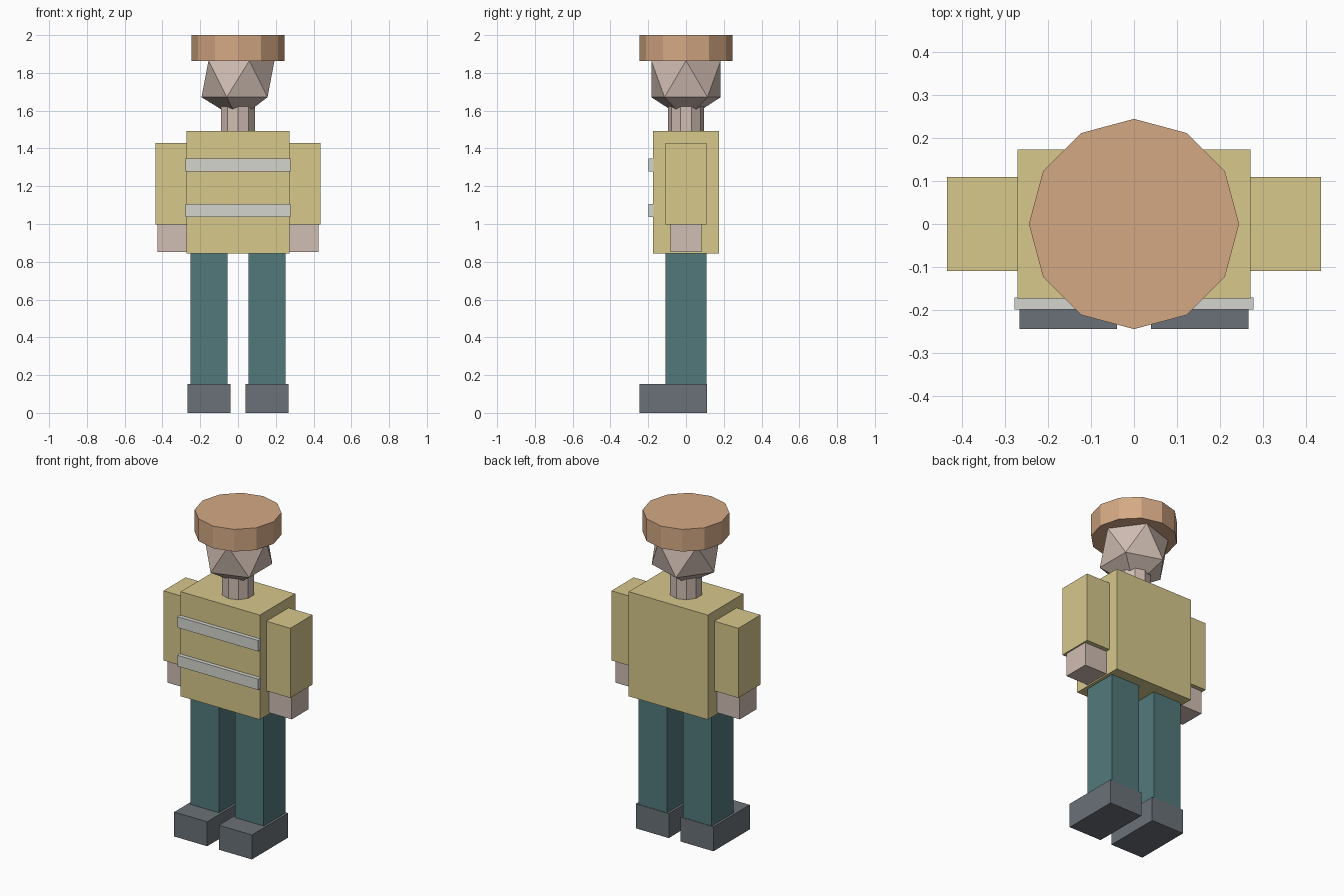
import bpy

if "Cube" in bpy.data.objects:
    bpy.data.objects.remove(bpy.data.objects["Cube"])


def material(name, hex_code):
    # sRGB hex to linear viewport colour
    rgb = [int(hex_code[i:i + 2], 16) / 255 for i in (0, 2, 4)]
    mat = bpy.data.materials.new(name)
    mat.diffuse_color = [((c + 0.055) / 1.055) ** 2.4 for c in rgb] + [1]
    mat.use_nodes = True
    mat.node_tree.nodes["Principled BSDF"].inputs["Base Color"].default_value = mat.diffuse_color
    return mat


YELLOW = material("jacket_yellow", "D7C88C")
SILVER = material("reflective_grey", "D5D5CF")
SKIN = material("skin", "D0BDB3")
TEAL = material("trouser_teal", "52797B")
DARK = material("boot_grey", "6A7177")
TAN = material("hat_tan", "D5A985")


def finish(name, mat):
    obj = bpy.context.object
    obj.name = name
    obj.data.materials.append(mat)
    return obj


def box(name, x, y, z, mat):
    # axis-aligned box from (min, max) ranges
    bpy.ops.mesh.primitive_cube_add(size=1, location=[sum(r) / 2 for r in (x, y, z)])
    bpy.context.object.scale = [r[1] - r[0] for r in (x, y, z)]
    bpy.ops.object.transform_apply(location=False, rotation=False, scale=True)
    return finish(name, mat)


def cylinder(name, sides, radius, z, mat):
    bpy.ops.mesh.primitive_cylinder_add(vertices=sides, radius=radius, depth=z[1] - z[0],
                                        location=(0, 0, sum(z) / 2))
    return finish(name, mat)


def pair(name, x, y, z, mat):
    # same box on both sides of the body
    box("right_" + name, x, y, z, mat)
    box("left_" + name, (-x[1], -x[0]), y, z, mat)


# Boots, legs, arms and hands
pair("boot", (0.04, 0.267), (-0.245, 0.112), (0, 0.152), DARK)
pair("leg", (0.055, 0.252), (-0.109, 0.109), (0.152, 0.845), TEAL)
pair("sleeve", (0.245, 0.436), (-0.109, 0.109), (0.997, 1.43), YELLOW)
pair("hand", (0.255, 0.427), (-0.082, 0.082), (0.851, 0.997), SKIN)

# Jacket with two reflective bands on the chest
box("torso", (-0.272, 0.272), (-0.174, 0.174), (0.843, 1.493), YELLOW)
for label, z in (("lower", (1.038, 1.106)), ("upper", (1.278, 1.346))):
    box(label + "_chest_band", (-0.278, 0.278), (-0.199, -0.171), z, SILVER)

# Neck, faceted head and flat hat
cylinder("neck", 10, 0.095, (1.493, 1.63), SKIN)
bpy.ops.mesh.primitive_ico_sphere_add(subdivisions=1, radius=0.216, location=(0, 0, 1.768))
finish("head", SKIN)
cylinder("hat", 12, 0.245, (1.862, 2.0), TAN)
